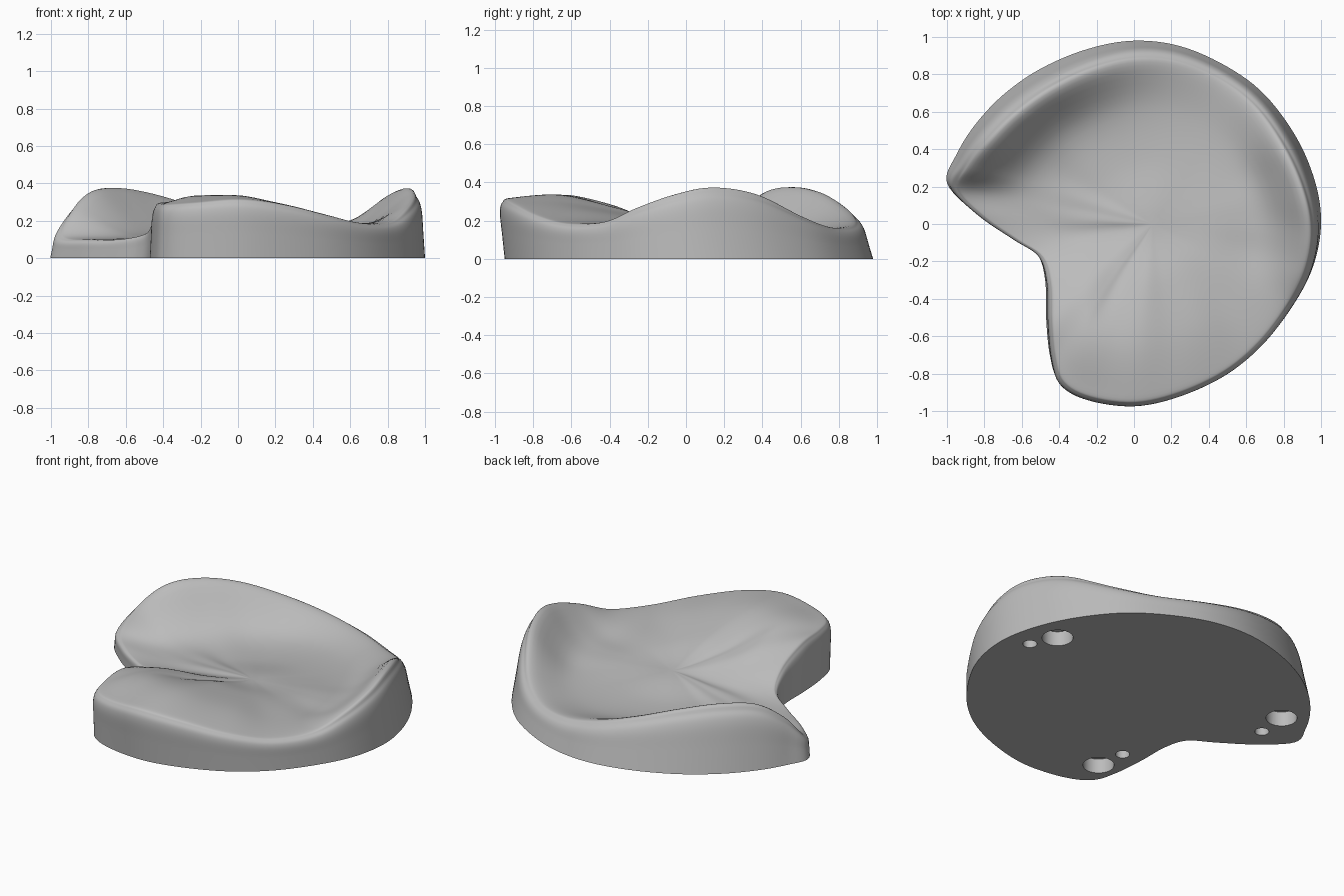
import bpy
import bmesh
from mathutils import Vector

cube = bpy.data.objects.get("Cube")
if cube:
    bpy.data.objects.remove(cube, do_unlink=True)

# Stations round the base: x, y, then the height at the crest, mid slope and inner bowl
STATIONS = [
    (-1, .22, .12, .11, .13), (-.95, .37, .25, .13, .13), (-.85, .53, .345, .15, .12),
    (-.7, .69, .365, .16, .12), (-.5, .83, .335, .15, .12), (-.25, .935, .27, .14, .12),
    (0, .98, .21, .135, .125), (.25, .95, .17, .13, .13), (.5, .84, .165, .13, .135),
    (.7, .69, .22, .14, .14), (.87, .46, .33, .16, .15), (.97, .22, .365, .18, .16),
    (1, 0, .33, .18, .165), (.96, -.22, .265, .17, .17), (.86, -.42, .195, .18, .18),
    (.7, -.63, .19, .2, .2), (.5, -.79, .235, .25, .22), (.25, -.9, .29, .29, .24),
    (0, -.95, .32, .33, .26), (-.25, -.92, .305, .335, .25), (-.4, -.84, .295, .33, .23),
    (-.45, -.7, .295, .31, .22), (-.47, -.5, .29, .27, .2), (-.475, -.3, .22, .2, .17),
    (-.52, -.16, .14, .15, .15), (-.66, -.07, .105, .12, .14), (-.85, .06, .1, .11, .14),
]
CENTRE = Vector((.1, 0))
CENTRE_HEIGHT = .165
LEAN = .18          # the side wall leans towards the front as it rises
STEPS = 6


def spline(a, b, c, d, t):
    """Smooth curve from b to c, with a and d as neighbours."""
    return b + (c - a) * (t / 2) + (a * 2 - b * 5 + c * 4 - d) * (t * t / 2) \
        + (b * 3 - a - c * 3 + d) * (t ** 3 / 2)


def smooth_loop(points):
    n = len(points)
    return [spline(*(points[(i + k) % n] for k in (-1, 0, 1, 2)), s / STEPS)
            for i in range(n) for s in range(STEPS)]


def section(crest, slope, bowl):
    """Radial profile (reach, height) from the base edge up over the rim to the centre."""
    knots = [Vector(p) for p in (
        (1, 0), (.99, crest * .4), (.98, crest * .76), (.955, crest * .93), (.9, crest),
        (.65, slope), (.35, bowl), (0, CENTRE_HEIGHT), (-.35, bowl))]
    rows = [knots[0]]
    for i in range(1, len(knots) - 2):
        rows += [spline(*knots[i - 1:i + 3], s / STEPS) for s in range(STEPS)]
    return rows


def colour(name, value):
    mat = bpy.data.materials.new(name)
    mat.use_nodes = True
    mat.diffuse_color = value
    bsdf = next(n for n in mat.node_tree.nodes if n.type == 'BSDF_PRINCIPLED')
    bsdf.inputs["Base Color"].default_value = value
    return mat


def make_object(name, bm):
    bmesh.ops.recalc_face_normals(bm, faces=bm.faces)
    mesh = bpy.data.meshes.new(name)
    bm.to_mesh(mesh)
    bm.free()
    obj = bpy.data.objects.new(name, mesh)
    bpy.context.collection.objects.link(obj)
    return obj


# Sculpted body: loft the sections round the outline
bm = bmesh.new()
columns = []
for x, y, crest, slope, bowl in smooth_loop([Vector(s) for s in STATIONS]):
    edge = Vector((x, y)) - CENTRE
    column = []
    for reach, height in section(crest, slope, bowl):
        p = CENTRE + edge * reach
        shear = LEAN * height * max(0, min(1, (reach - .3) / .6))
        column.append(bm.verts.new((p.x, p.y - shear, height)))
    columns.append(column)
top = bm.verts.new((CENTRE.x, CENTRE.y, CENTRE_HEIGHT))
for left, right in zip(columns, columns[1:] + columns[:1]):
    for i in range(len(left) - 1):
        bm.faces.new((left[i], right[i], right[i + 1], left[i + 1]))
    bm.faces.new((left[-1], right[-1], top))
bm.faces.new([c[0] for c in columns])
body = make_object("sculpted_body", bm)
body.data.materials.append(colour("plain grey", (.5, .5, .5, 1)))

# Round sockets in the underside: a large and a small one at each support
bm = bmesh.new()
SOCKETS = [((.78, .26), (.855, .107)), ((-.767, .378), (-.78, .19)), ((-.318, -.69), (-.344, -.51))]
for pair in SOCKETS:
    for (x, y), radius, depth in zip(pair, (.088, .04), (.09, .05)):
        made = bmesh.ops.create_cone(bm, cap_ends=True, segments=32, radius1=radius,
                                     radius2=radius, depth=depth * 2)
        bmesh.ops.translate(bm, verts=made["verts"], vec=(x, y, 0))
cutter = make_object("socket_cutter", bm)
cutter.hide_render = True
cut = body.modifiers.new("sockets", 'BOOLEAN')
cut.operation = 'DIFFERENCE'
cut.solver = 'EXACT'
cut.object = cutter
bpy.ops.object.select_all(action='DESELECT')
bpy.context.view_layer.objects.active = body
body.select_set(True)
bpy.ops.object.modifier_apply(modifier=cut.name)
bpy.data.objects.remove(cutter, do_unlink=True)
bpy.ops.object.shade_smooth_by_angle(angle=.7)
